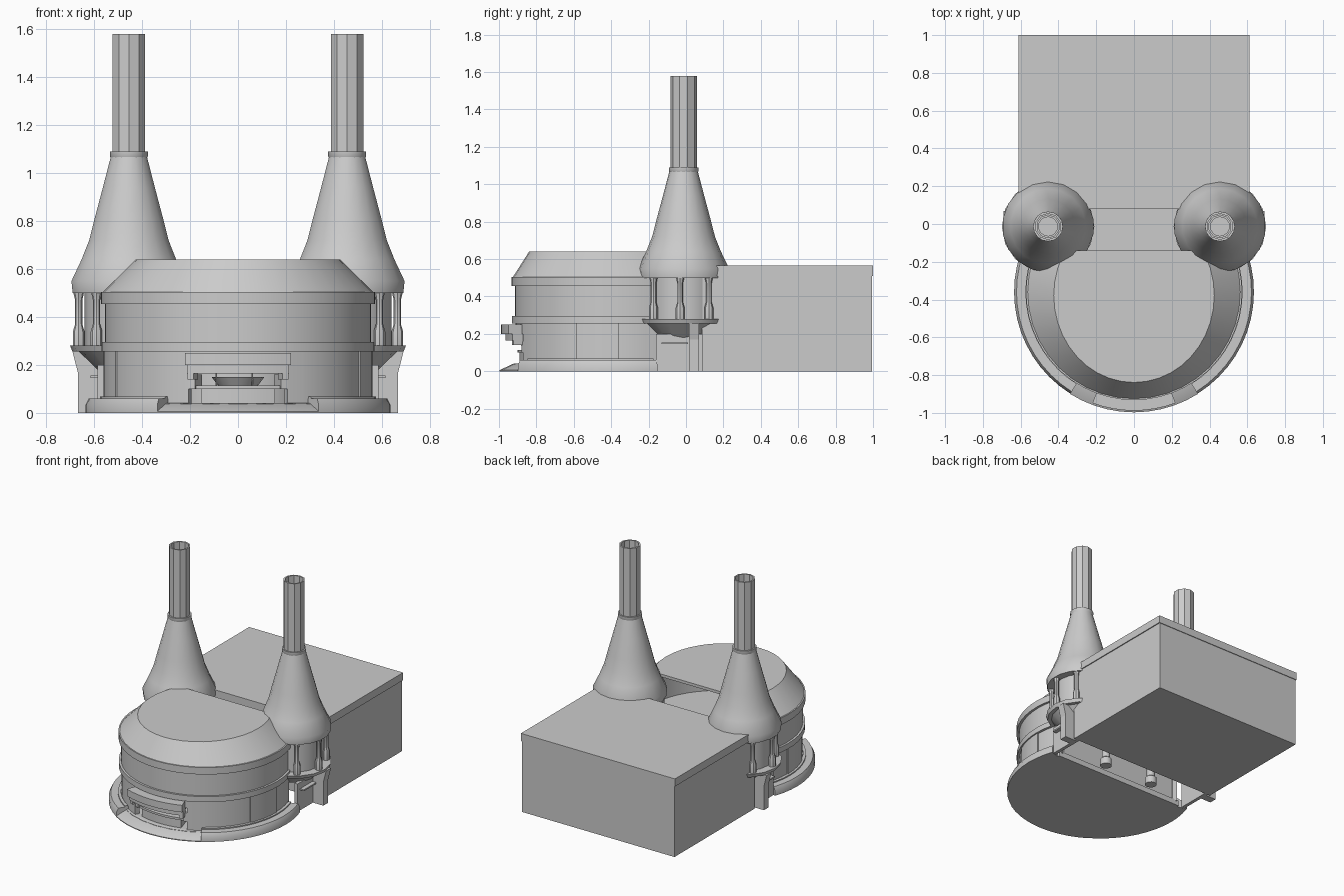
import bpy, bmesh
from math import sin, cos, radians
from mathutils import Vector

if "Cube" in bpy.data.objects:
    bpy.data.objects.remove(bpy.data.objects["Cube"])

grey = bpy.data.materials.new("plain_grey")
grey.use_nodes = True
grey.diffuse_color = (0.6, 0.6, 0.6, 1)
grey.node_tree.nodes["Principled BSDF"].inputs["Base Color"].default_value = (0.6, 0.6, 0.6, 1)

DRUM = (0, -0.36)      # centre of the round hall
BACK = -0.15           # plane where the hall is cut open


def finish(name, bm, smooth=True):
    bmesh.ops.remove_doubles(bm, verts=bm.verts, dist=0.0005)
    bmesh.ops.recalc_face_normals(bm, faces=bm.faces)
    mesh = bpy.data.meshes.new(name)
    bm.to_mesh(mesh)
    bm.free()
    mesh.materials.append(grey)
    ob = bpy.data.objects.new(name, mesh)
    bpy.context.collection.objects.link(ob)
    if smooth:
        bpy.ops.object.select_all(action='DESELECT')
        ob.select_set(True)
        bpy.context.view_layer.objects.active = ob
        bpy.ops.object.shade_smooth_by_angle(angle=radians(35))
    return ob


def lathe(name, profile, centre, start=-180, end=180, steps=32, cut=None):
    """Sweep a closed (radius, z) outline; angle 0 points to the front."""
    bm = bmesh.new()
    full = end - start >= 360
    rings = []
    for i in range(steps if full else steps + 1):
        a = radians(start + (end - start) * i / steps)
        rings.append([bm.verts.new((centre[0] + r * sin(a), centre[1] - r * cos(a), z))
                      for r, z in profile])
    count = len(profile)
    pairs = list(zip(rings, rings[1:])) + ([(rings[-1], rings[0])] if full else [])
    for p, q in pairs:
        for j in range(count):
            k = (j + 1) % count
            if profile[j][0] + profile[k][0] > 0:
                bm.faces.new((p[j], q[j], q[k], p[k]))
    if not full:
        bm.faces.new(rings[0])
        bm.faces.new(rings[-1])
    bmesh.ops.remove_doubles(bm, verts=bm.verts, dist=0.0005)
    if cut is not None:
        res = bmesh.ops.bisect_plane(bm, geom=bm.verts[:] + bm.edges[:] + bm.faces[:],
                                     plane_co=(0, cut, 0), plane_no=(0, 1, 0), clear_outer=True)
        edges = [e for e in res["geom_cut"] if isinstance(e, bmesh.types.BMEdge)]
        bmesh.ops.holes_fill(bm, edges=edges)
    return finish(name, bm)


def band(r0, r1, z0, z1):
    return [(r0, z0), (r1, z0), (r1, z1), (r0, z1)]


def box(name, x, y, z):
    bm = bmesh.new()
    bmesh.ops.create_cube(bm, size=1)
    for v in bm.verts:
        v.co = Vector([(lo + hi) / 2 + c * (hi - lo) for c, (lo, hi) in zip(v.co, (x, y, z))])
    return finish(name, bm, False)


def prism(name, outline, y0, y1):
    """Extrude an x-z outline along y."""
    bm = bmesh.new()
    face = bm.faces.new([bm.verts.new((x, y0, z)) for x, z in outline])
    res = bmesh.ops.extrude_face_region(bm, geom=[face])
    bmesh.ops.translate(bm, vec=(0, y1 - y0, 0),
                        verts=[g for g in res["geom"] if isinstance(g, bmesh.types.BMVert)])
    return finish(name, bm, False)


# Rear block with its roof slab
box("rear_block", (-0.605, 0.605), (0.085, 0.995), (0, 0.515))
box("rear_roof", (-0.612, 0.612), (0.08, 1.0), (0.51, 0.565))

# Round hall: floor, upper wall and rims
lathe("hall_floor", [(0, 0), (0.57, 0), (0.57, 0.04), (0, 0.04)], DRUM, cut=BACK - 0.01)
lathe("upper_floor", [(0, 0.25), (0.54, 0.25), (0.54, 0.27), (0, 0.27)], DRUM, cut=BACK)
lathe("upper_wall", band(0.53, 0.555, 0.27, 0.48), DRUM, -112, 112)
lathe("lower_rim", band(0.53, 0.57, 0.255, 0.295), DRUM, -112, 112)
lathe("upper_rim", band(0.53, 0.572, 0.455, 0.505), DRUM, -112, 112)

# Roof: sloped shell whose flat top is slightly stretched to the front
roof = lathe("hall_roof", [(0, 0.62), (0.41, 0.62), (0.545, 0.5), (0.568, 0.5),
                           (0.425, 0.64), (0, 0.64)], DRUM, cut=-0.14, steps=40)
for v in roof.data.vertices:
    if v.co.z > 0.6 and v.co.y < BACK:
        v.co.y = BACK + (v.co.y - BACK) * 1.085

# Lower wall with the front opening, pilasters and base ring on each side
for s, side in ((1, "left"), (-1, "right")):
    def arc(name, profile, a, b, n):
        lathe(f"{side}_{name}", profile, DRUM, min(s * a, s * b), max(s * a, s * b), n)
    arc("lower_wall", band(0.52, 0.552, 0.03, 0.26), 22, 112, 13)
    arc("wall_panel", band(0.54, 0.56, 0.06, 0.26), 66, 90, 4)
    arc("base_ring", [(0.54, 0), (0.635, 0), (0.635, 0.035), (0.622, 0.06), (0.54, 0.06)],
        32, 109, 12)
    arc("base_ring_lip", band(0.555, 0.575, 0.05, 0.068), 32, 109, 12)
    arc("awning_bracket", band(0.54, 0.6, 0.14, 0.21), 18, 20.5, 1)
    arc("counter_end", band(0.46, 0.55, 0.1, 0.16), 19, 22, 1)

# Front entrance: ramp, lintel, awning, counter and back wall
lathe("front_ramp", [(0.54, 0), (0.637, 0), (0.637, 0.006), (0.56, 0.042), (0.54, 0.042)],
      DRUM, -32, 32, 10)
lathe("opening_lintel", band(0.52, 0.552, 0.2, 0.26), DRUM, -22, 22, 8)
lathe("awning", band(0.545, 0.628, 0.2, 0.25), DRUM, -20.5, 20.5, 8)
lathe("awning_valance", band(0.59, 0.606, 0.165, 0.205), DRUM, -20.5, 20.5, 8)
lathe("counter", band(0.4, 0.53, 0.04, 0.11), DRUM, -17, 17, 8)
lathe("counter_top", band(0.38, 0.54, 0.1, 0.115), DRUM, -21, 21, 8)
lathe("serving_bowl", [(0, 0.11), (0.08, 0.11), (0.11, 0.15), (0, 0.14)], (0, -0.78), steps=16)
lathe("inner_wall", band(0.3, 0.32, 0.04, 0.25), DRUM, -50, 50, 10)
for x in (-0.09, 0.06):
    lathe("counter_post", [(0, 0.1), (0.004, 0.1), (0.004, 0.2), (0, 0.2)], (x, -0.86), steps=6)

# Passage between hall and rear block
box("passage_deck", (-0.5, 0.5), (BACK - 0.03, 0.085), (0.25, 0.27))
box("passage_wall", (-0.5, 0.5), (-0.19, -0.17), (0, 0.25))

# Twin towers
for s, side in ((1, "left"), (-1, "right")):
    c = (s * 0.455, -0.013)
    lathe(f"{side}_tower_core", [(0, 0.27), (0.185, 0.27), (0.185, 0.51), (0, 0.51)], c, steps=16)
    lathe(f"{side}_platform", [(0, 0.255), (0.235, 0.255), (0.245, 0.28), (0, 0.28)], c, steps=16)
    lathe(f"{side}_platform_cone", [(0, 0.18), (0.13, 0.18), (0.21, 0.257), (0, 0.257)],
          c, steps=16)
    lathe(f"{side}_funnel", [(0, 0.5), (0.238, 0.5), (0.243, 0.55), (0.2, 0.64), (0.168, 0.72),
                             (0.145, 0.81), (0.11, 0.94), (0.076, 1.07), (0, 1.07)],
          c, steps=18)
    lathe(f"{side}_collar", [(0.05, 1.06), (0.074, 1.06), (0.079, 1.07), (0.079, 1.09),
                             (0.05, 1.09)], c, steps=16)
    lathe(f"{side}_chimney", band(0.06, 0.071, 1.05, 1.58), c, steps=10)

    # Ring of small columns, thick at the foot
    for k in range(8):
        a = radians(-5 + 45 * k)
        p = (c[0] + s * 0.21 * cos(a), c[1] + 0.21 * sin(a))
        lathe(f"{side}_column", [(0, 0.28), (0.024, 0.28), (0.024, 0.34), (0.015, 0.37),
                                 (0.015, 0.47), (0.023, 0.505), (0, 0.505)], p, steps=8)

    # Outer pillar flaring into the platform, side wall and inner post
    prism(f"{side}_pillar", [(s * x, z) for x, z in
          ((0.58, 0), (0.668, 0), (0.668, 0.17), (0.69, 0.255), (0.58, 0.255))], 0.015, 0.07)
    box(f"{side}_passage_side", sorted((s * 0.56, s * 0.585)), (-0.16, 0.085), (0, 0.2))
    box(f"{side}_passage_step", sorted((s * 0.57, s * 0.615)), (-0.13, 0.01), (0.145, 0.155))
    lathe(f"{side}_inner_post", [(0, 0), (0.04, 0), (0.04, 0.05), (0.028, 0.06),
                                 (0.028, 0.25), (0, 0.25)], (s * 0.2, -0.06), steps=12)
